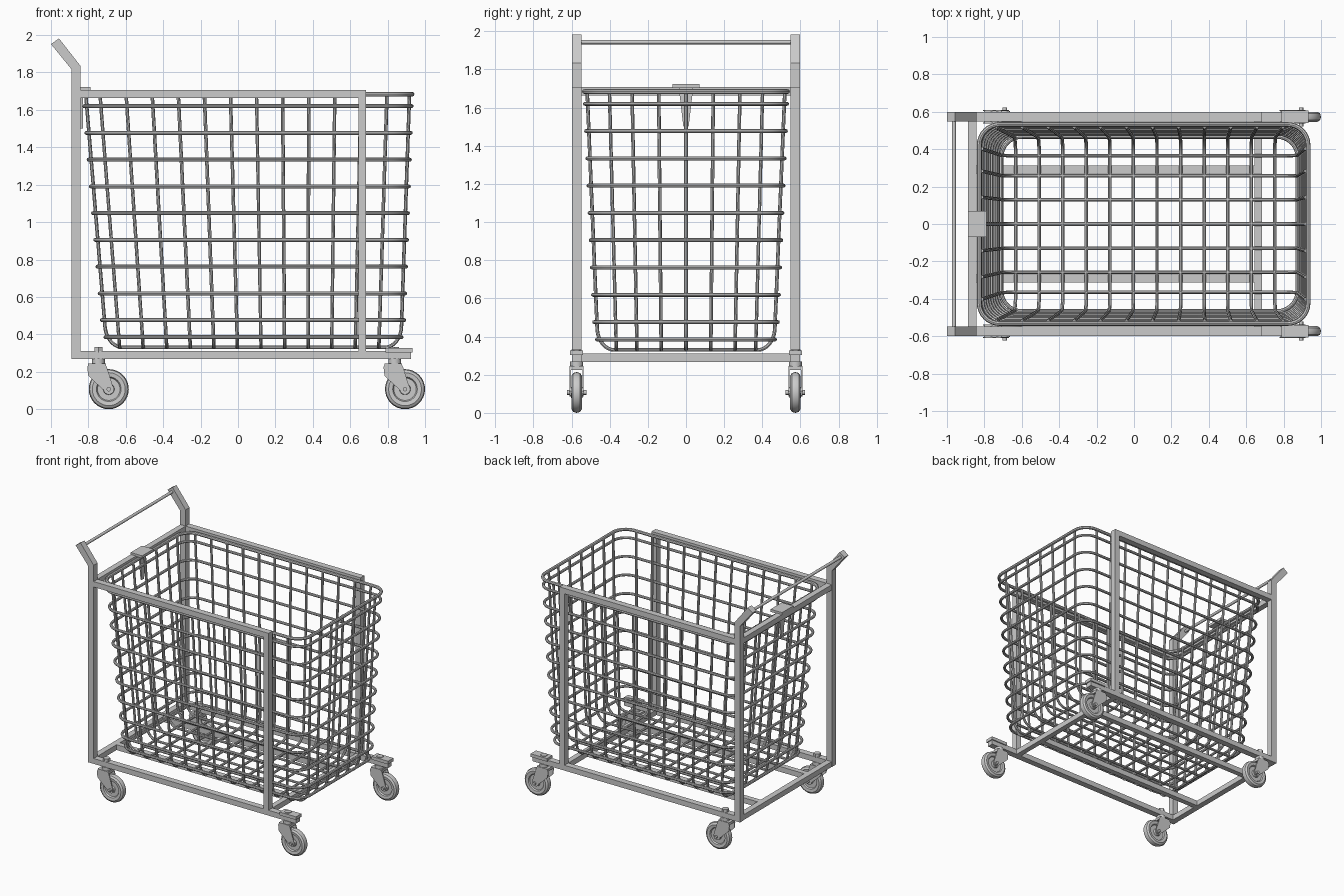
import bpy, bmesh, math
from mathutils import Matrix, Vector

cube = bpy.data.objects.get("Cube")
if cube:
    bpy.data.objects.remove(cube, do_unlink=True)

steel = bpy.data.materials.new("steel_grey")
steel.use_nodes = True
GREY = (0.6, 0.6, 0.6, 1)
steel.diffuse_color = GREY
for node in steel.node_tree.nodes:
    if node.type == 'BSDF_PRINCIPLED':
        node.inputs["Base Color"].default_value = GREY


def finish(name, bm, smooth=False):
    bmesh.ops.recalc_face_normals(bm, faces=bm.faces)
    mesh = bpy.data.meshes.new(name)
    bm.to_mesh(mesh)
    bm.free()
    mesh.materials.append(steel)
    if smooth:
        mesh.shade_smooth()
        mesh.set_sharp_from_angle(angle=math.radians(40))
    bpy.context.collection.objects.link(bpy.data.objects.new(name, mesh))


def box(name, x, y, z):
    """Box between the given (low, high) limits."""
    bm = bmesh.new()
    size = Matrix.Diagonal((x[1] - x[0], y[1] - y[0], z[1] - z[0], 1))
    mid = Matrix.Translation((sum(x) / 2, sum(y) / 2, sum(z) / 2))
    bmesh.ops.create_cube(bm, size=1, matrix=mid @ size)
    finish(name, bm)


def rod(name, centre, radius, length, axis='Z', sides=20):
    bm = bmesh.new()
    turn = Matrix.Rotation(math.pi / 2, 4, 'X') if axis == 'Y' else Matrix()
    bmesh.ops.create_cone(bm, cap_ends=True, segments=sides, radius1=radius,
                          radius2=radius, depth=length,
                          matrix=Matrix.Translation(centre) @ turn)
    finish(name, bm, sides > 8)


def prism(name, points, offset):
    """Extrude a flat outline along an offset."""
    bm = bmesh.new()
    face = bm.faces.new([bm.verts.new(p) for p in points])
    new = bmesh.ops.extrude_face_region(bm, geom=[face])["geom"]
    bmesh.ops.translate(bm, vec=offset,
                        verts=[v for v in new if isinstance(v, bmesh.types.BMVert)])
    finish(name, bm)


def side_plate(name, outline, y0, y1):
    prism(name, [(x, y0, z) for x, z in outline], (0, y1 - y0, 0))


def wires(name, paths, radius, closed=False):
    """Round wires along point paths, turned into one mesh."""
    curve = bpy.data.curves.new(name + "_path", 'CURVE')
    curve.dimensions = '3D'
    curve.bevel_depth = radius
    curve.bevel_resolution = 2
    curve.use_fill_caps = True
    for path in paths:
        spline = curve.splines.new('POLY')
        spline.points.add(len(path) - 1)
        for point, co in zip(spline.points, path):
            point.co = (*co, 1)
        spline.use_cyclic_u = closed
    temp = bpy.data.objects.new(name + "_path", curve)
    bpy.context.collection.objects.link(temp)
    bpy.context.view_layer.update()
    deps = bpy.context.evaluated_depsgraph_get()
    mesh = bpy.data.meshes.new_from_object(temp.evaluated_get(deps))
    bm = bmesh.new()
    bm.from_mesh(mesh)
    bpy.data.objects.remove(temp, do_unlink=True)
    bpy.data.meshes.remove(mesh)
    finish(name, bm, True)


# Tapered basket shape
FLOOR, RIM, BEND = 0.33, 1.684, 0.11


def level(z):
    return (z - FLOOR) / (RIM - FLOOR)


def limits(z):
    """Rear x, front x and half width of the basket at a height."""
    t = level(z)
    u = max(0, (FLOOR + BEND - z) / BEND)
    inset = 0.085 * (1 - math.sqrt(max(0, 1 - u * u)))
    return -0.702 - 0.112 * t + inset, 0.87 + 0.047 * t - inset, 0.461 + 0.057 * t - inset


def ring(z):
    x0, x1, hy = limits(z)
    out, rad = 0.014, 0.11
    path = []
    for k, (cx, cy) in enumerate([(x1, hy), (x0, hy), (x0, -hy), (x1, -hy)]):
        cx -= math.copysign(rad - out, cx)
        cy -= math.copysign(rad - out, cy)
        for i in range(9):
            a = (k + i / 8) * math.pi / 2
            path.append((cx + rad * math.cos(a), cy + rad * math.sin(a), z))
    return path


# Heights down one wall: straight, then around the bend to the floor
drop = [RIM, 1.2, 0.8] + [FLOOR + BEND * (1 - math.sin(i * math.pi / 16)) for i in range(9)]


def cross_wire(i):
    def at(z):
        return -0.633 + 0.126 * i + level(z) * (-0.105 + 0.0135 * i)
    left = [(at(z), limits(z)[2], z) for z in drop]
    return left + [(x, -y, z) for x, y, z in reversed(left)]


def long_wire(y):
    def at(z):
        return y * (1 + 0.1 * level(z))
    return ([(limits(z)[0], at(z), z) for z in drop]
            + [(limits(z)[1], at(z), z) for z in reversed(drop)])


wires("basket_rim", [ring(RIM)], 0.0125, True)
wires("basket_rings", [ring(0.476 + 0.143 * i) for i in range(9)] + [ring(0.385)], 0.0105, True)
wires("basket_cross_wires", [cross_wire(i) for i in range(12)], 0.0095)
wires("basket_long_wires", [long_wire(s * y) for y in (0.13, 0.257, 0.365) for s in (-1, 1)]
      + [long_wire(0)], 0.0095)

# Square tube frame, mirrored front to back
BASE, TOP = (0.268, 0.31), (1.664, 1.707)
post = [(-0.89, 0.268), (-0.842, 0.268), (-0.842, 1.835),
        (-0.957, 1.982), (-1.0, 1.952), (-0.89, 1.817)]
for where, s in (("front", -1), ("back", 1)):
    y = sorted((s * 0.549, s * 0.598))
    side_plate(where + "_handle_post", post, *y)
    box(where + "_top_rail", (-0.842, 0.685), y, TOP)
    box(where + "_short_post", (0.643, 0.685), y, (0.31, 1.664))
    box(where + "_base_rail", (-0.842, 0.924), y, BASE)
    box(where + "_floor_rail", (-0.842, 0.643), sorted((s * 0.27, s * 0.312)), BASE)
    box(where + "_caster_plate", (0.788, 0.932), sorted((s * 0.541, s * 0.608)), (0.303, 0.328))
for name, x, z in (("base_bar_basket_end", (0.643, 0.685), BASE),
                   ("base_bar_handle_end", (-0.888, -0.842), BASE),
                   ("top_bar_handle_end", (-0.888, -0.842), TOP)):
    box(name, x, (-0.549, 0.549), z)
rod("push_handle", (-0.963, 0, 1.943), 0.011, 1.12, 'Y')

# Basket hook on the handle-end bar, with a tapering tongue
box("hook_plate", (-0.888, -0.788), (-0.07, 0.07), (1.703, 1.723))
tongue = [(-0.038, 1.707), (0.038, 1.707), (0.014, 1.5), (-0.014, 1.5)]
prism("hook_tongue", [(-0.842, y, z) for y, z in tongue], (0.012, 0, 0))


def wheel(name, centre):
    half = [(0, 0.03), (0.028, 0.03), (0.03, 0.014), (0.06, 0.014),
            (0.066, 0.024), (0.088, 0.027), (0.102, 0.018)]
    outline = half + [(0.107, 0)] + [(r, -w) for r, w in reversed(half)]
    bm = bmesh.new()
    verts = [bm.verts.new((r, w, 0)) for r, w in outline]
    edges = [bm.edges.new(pair) for pair in zip(verts, verts[1:])]
    bmesh.ops.spin(bm, geom=verts + edges, cent=(0, 0, 0), axis=(0, 1, 0),
                   angle=2 * math.pi, steps=32)
    bmesh.ops.remove_doubles(bm, verts=bm.verts, dist=0.0001)
    bmesh.ops.translate(bm, vec=centre, verts=bm.verts)
    finish(name, bm, True)


# Swivel casters
fork = [(-0.045, 0.245), (0.04, 0.245), (0.05, 0.225), (0.084, 0.115), (0.075, 0.092),
        (0.055, 0.086), (0.035, 0.1), (-0.02, 0.15), (-0.05, 0.18), (-0.055, 0.225)]
for end, x in (("handle_end", -0.751), ("basket_end", 0.833)):
    for where, s in (("front", -1), ("back", 1)):
        y = s * 0.573
        name = where + "_" + end
        wheel(name + "_wheel", Vector((x + 0.06, y, 0.107)))
        rod(name + "_axle", (x + 0.06, y, 0.107), 0.012, 0.102, 'Y', 12)
        for cheek, k in (("_inner_cheek", -s), ("_outer_cheek", s)):
            side_plate(name + cheek, [(x + a, z) for a, z in fork],
                       y + k * 0.03, y + k * 0.037)
        box(name + "_fork_crown", (x - 0.05, x + 0.045), (y - 0.032, y + 0.032), (0.225, 0.245))
        rod(name + "_swivel", (x + 0.005, y, 0.257), 0.034, 0.026)
        rod(name + "_nut", (x + 0.005, y, 0.318), 0.026, 0.03, sides=6)
